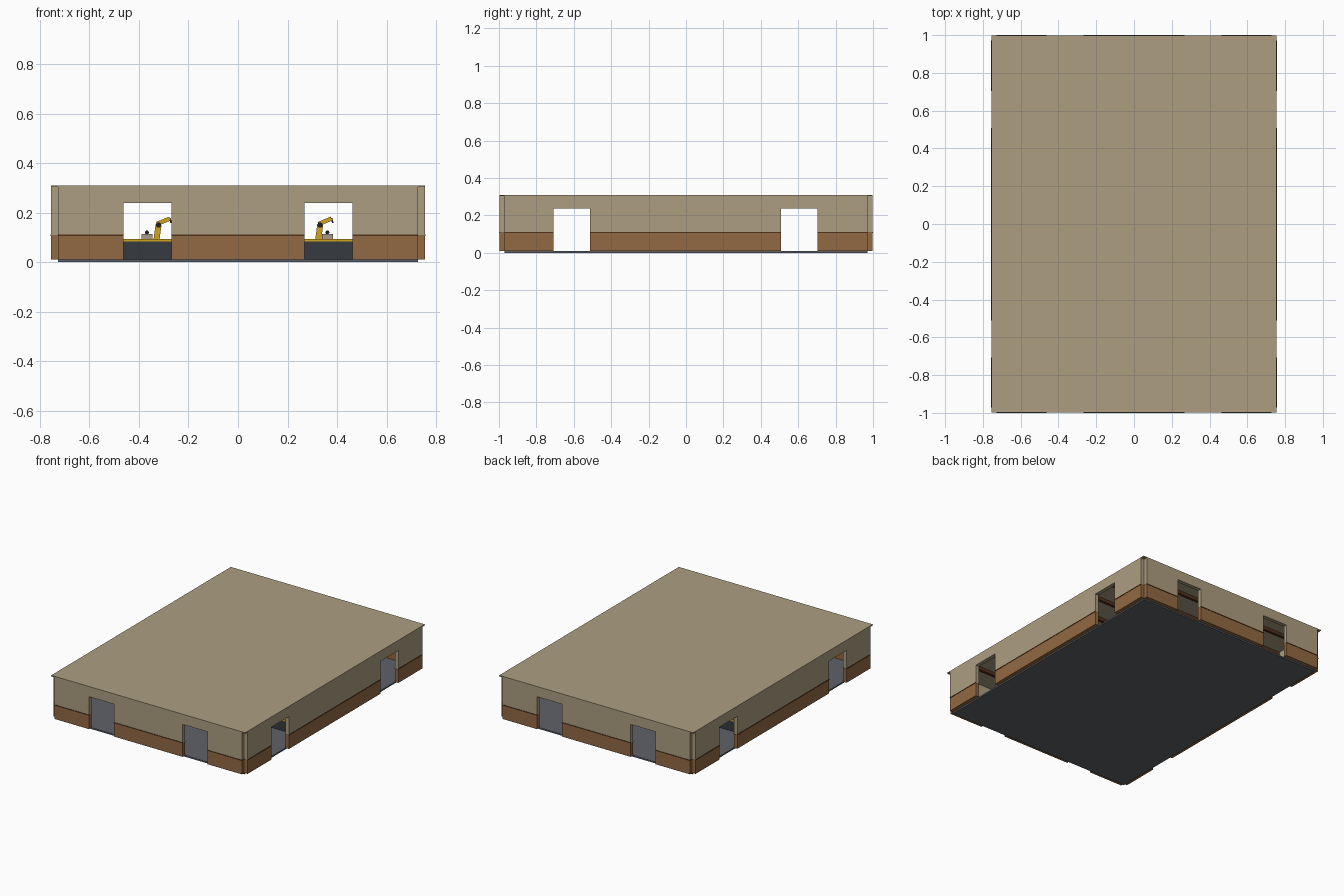
import bpy, bmesh, math
from mathutils import Vector, Matrix

if "Cube" in bpy.data.objects:
    bpy.data.objects.remove(bpy.data.objects["Cube"])


def material(name, srgb):
    m = bpy.data.materials.new(name)
    m.diffuse_color = [((c / 255 + 0.055) / 1.055) ** 2.4 for c in srgb] + [1]
    m.use_nodes = True
    m.node_tree.nodes["Principled BSDF"].inputs["Base Color"].default_value = m.diffuse_color
    return m


TAN = material("tan wall", (172, 158, 128))
BROWN = material("brown wall", (146, 106, 67))
TRIM = material("dark brown trim", (82, 50, 28))
FLOOR = material("concrete grey", (96, 98, 104))
STEEL = material("dark steel", (54, 59, 64))
YELLOW = material("safety yellow", (212, 164, 32))
BLACK = material("black", (30, 31, 34))
CARTON = material("carton grey", (168, 155, 138))


def finish(name, bm, mat):
    bmesh.ops.recalc_face_normals(bm, faces=bm.faces)
    me = bpy.data.meshes.new(name)
    bm.to_mesh(me)
    bm.free()
    me.materials.append(mat)
    ob = bpy.data.objects.new(name, me)
    bpy.context.collection.objects.link(ob)
    return ob


def box(name, lo, hi, mat):
    bm = bmesh.new()
    lo, hi = Vector(lo), Vector(hi)
    bmesh.ops.create_cube(bm, size=1, matrix=Matrix.Translation((lo + hi) / 2)
                          @ Matrix.Diagonal((*(hi - lo), 1)))
    return finish(name, bm, mat)


def link(name, a, b, width, depth, mat):
    """Bar between two points in the xz plane."""
    a, b = Vector(a), Vector(b)
    d = b - a
    bm = bmesh.new()
    bmesh.ops.create_cube(bm, size=1, matrix=Matrix.Translation((a + b) / 2)
                          @ Matrix.Rotation(math.atan2(d.x, d.z), 4, 'Y')
                          @ Matrix.Diagonal((width, depth, d.length, 1)))
    return finish(name, bm, mat)


def joint(name, pos, radius, depth, mat, axis='X'):
    bm = bmesh.new()
    bmesh.ops.create_cone(bm, cap_ends=True, segments=12, radius1=radius, radius2=radius,
                          depth=depth, matrix=Matrix.Translation(pos)
                          @ Matrix.Rotation(math.pi / 2 if axis == 'X' else 0, 4, 'X'))
    return finish(name, bm, mat)


X, Y = 0.755, 0.998          # outer faces of the walls
T = 0.027                    # wall thickness
Z0, BAND, DOOR, TOP = 0.01, 0.108, 0.238, 0.303

# floor and roof
box("floor_slab", (-X + T, -Y + T, 0), (X - T, Y - T, Z0), FLOOR)
box("roof", (-X, -Y, TOP), (X, Y, 0.31), TAN)


def wall(side, half, outer, doors, to_world):
    """Wall with two doorways: brown base, dark trim and tan upper part."""
    # upper part, one outline with the doorways cut from its lower edge
    outline = [(-half, BAND)]
    for a, b in doors:
        outline += [(a, BAND), (a, DOOR), (b, DOOR), (b, BAND)]
    outline += [(half, BAND), (half, TOP), (-half, TOP)]
    bm = bmesh.new()
    face = bm.faces.new([bm.verts.new(to_world(u, outer, z)) for u, z in outline])
    ext = bmesh.ops.extrude_face_region(bm, geom=[face])
    shift = to_world(0, outer - T, 0) - to_world(0, outer, 0)
    bmesh.ops.translate(bm, vec=shift, verts=[g for g in ext["geom"]
                                              if isinstance(g, bmesh.types.BMVert)])
    finish(side + "_upper_wall", bm, TAN)
    # piers between the doorways
    cuts = [-half] + [v for d in doors for v in d] + [half]
    for a, b in zip(cuts[::2], cuts[1::2]):
        for part, z1, z2, e, mat in (("base", Z0, BAND - 0.003, 0, BROWN),
                                     ("trim", BAND - 0.003, BAND + 0.003, 0.002, TRIM)):
            p, q = to_world(a, outer - T - e, z1), to_world(b, outer + e, z2)
            box(f"{side}_{part}", [min(s) for s in zip(p, q)],
                [max(s) for s in zip(p, q)], mat)


end_doors = [(-0.462, -0.268), (0.268, 0.462)]
side_doors = [(-0.708, -0.512), (0.508, 0.704)]
wall("front", X - T, Y, end_doors, lambda u, w, z: Vector((u, -w, z)))
wall("back", X - T, Y, end_doors, lambda u, w, z: Vector((u, w, z)))
wall("right", Y - T, X, side_doors, lambda u, w, z: Vector((w, u, z)))
wall("left", Y - T, X, side_doors, lambda u, w, z: Vector((-w, u, z)))

# ceiling beams
for i in range(9):
    y = -0.8 + 0.2 * i
    box("ceiling_beam", (-X + T, y - 0.01, 0.28), (X - T, y + 0.01, TOP), TRIM)

# conveyor lines with cartons and robot arms
for y in (-0.25, 0.25):
    box("conveyor_body", (-0.6, y - 0.06, Z0), (0.6, y + 0.06, 0.085), STEEL)
    for s in (-1, 1):
        box("conveyor_rail", (-0.6, y + s * 0.06 - 0.006, 0.083),
            (0.6, y + s * 0.06 + 0.006, 0.094), YELLOW)
    for x in (-0.368, 0, 0.361):
        box("carton", (x - 0.022, y - 0.022, 0.085), (x + 0.022, y + 0.022, 0.114), CARTON)
        joint("carton_knob", (x, y, 0.12), 0.008, 0.014, BLACK)
    for x in (-0.33, 0, 0.323):
        ry = y + 0.1
        joint("robot_base", (x, ry, 0.05), 0.03, 0.08, BLACK, 'Z')
        link("robot_lower_arm", (x, ry, 0.085), (x + 0.009, ry, 0.15), 0.024, 0.024, YELLOW)
        joint("robot_elbow", (x + 0.009, ry, 0.15), 0.011, 0.032, BLACK)
        link("robot_upper_arm", (x + 0.002, ry, 0.154), (x + 0.055, ry, 0.176),
             0.017, 0.02, YELLOW)
        link("robot_gripper", (x + 0.055, ry, 0.178), (x + 0.06, ry, 0.158),
             0.006, 0.014, BLACK)
